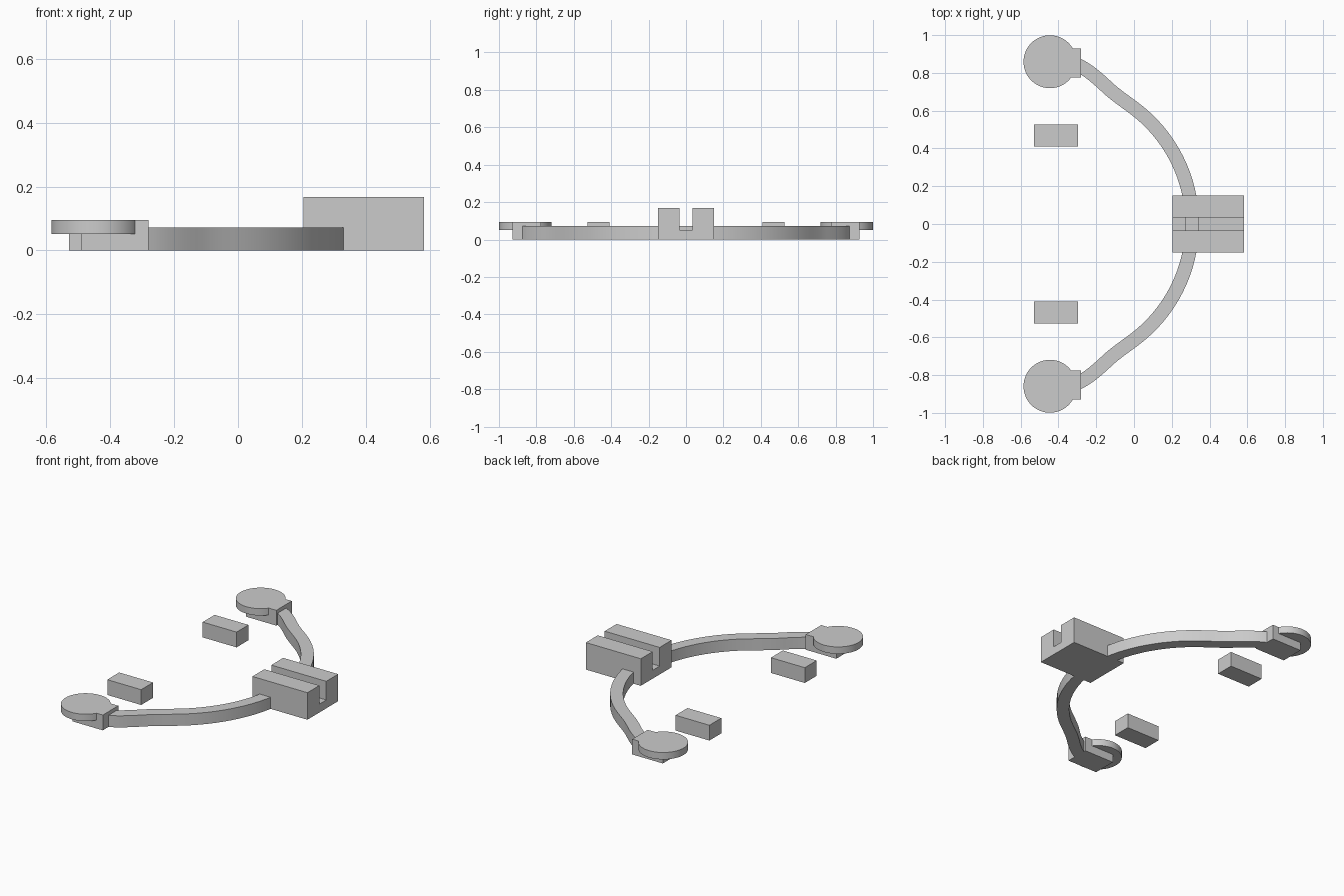
import bpy
import bmesh
from math import cos, sin, asin
from mathutils import Vector, Matrix
from mathutils.geometry import interpolate_bezier

cube = bpy.data.objects.get("Cube")
if cube:
    bpy.data.objects.remove(cube, do_unlink=True)

grey = bpy.data.materials.new("light_grey")
grey.use_nodes = True
grey.diffuse_color = (0.6, 0.6, 0.6, 1)
grey.node_tree.nodes["Principled BSDF"].inputs["Base Color"].default_value = (0.6, 0.6, 0.6, 1)


def finish(name, bm, smooth=False):
    """Turn a bmesh into a coloured object."""
    bmesh.ops.recalc_face_normals(bm, faces=bm.faces)
    mesh = bpy.data.meshes.new(name)
    bm.to_mesh(mesh)
    bm.free()
    mesh.materials.append(grey)
    obj = bpy.data.objects.new(name, mesh)
    bpy.context.collection.objects.link(obj)
    if smooth:
        bpy.ops.object.select_all(action='DESELECT')
        obj.select_set(True)
        bpy.context.view_layer.objects.active = obj
        bpy.ops.object.shade_smooth_by_angle()
    return obj


def box(name, low, high):
    bm = bmesh.new()
    low, high = Vector(low), Vector(high)
    place = Matrix.Translation((low + high) / 2) @ Matrix.Diagonal((*(high - low), 1))
    bmesh.ops.create_cube(bm, size=1, matrix=place)
    return finish(name, bm)


def prism(name, outline, vector, smooth=False):
    """Extrude a flat outline along a vector."""
    bm = bmesh.new()
    face = bm.faces.new([bm.verts.new(p) for p in outline])
    new = bmesh.ops.extrude_face_region(bm, geom=[face])["geom"]
    bmesh.ops.translate(bm, vec=vector, verts=[v for v in new if isinstance(v, bmesh.types.BMVert)])
    return finish(name, bm, smooth)


# Slotted mounting block
half, slot, top, floor = 0.151, 0.034, 0.168, 0.052
profile = [(-half, 0), (half, 0), (half, top), (slot, top),
           (slot, floor), (-slot, floor), (-slot, top), (-half, top)]
prism("slotted_block", [(0.205, y, z) for y, z in profile], (0.378, 0, 0))

# Centre line of half the bow: a round arc that eases into a gentle S
radius, centre_x, width = 0.765, -0.457, 0.073
sweep = asin(0.615 / radius)
path = [Vector((centre_x + radius * cos(sweep * i / 16), radius * sin(sweep * i / 16), 0))
        for i in range(17)]
knots = [(path[-1], Vector((-0.8, 0.6, 0))),
         (Vector((-0.14, 0.722, 0)), Vector((-0.73, 0.68, 0))),
         (Vector((-0.3, 0.843, 0)), Vector((-0.9, 0.43, 0)))]
for (a, da), (b, db) in zip(knots, knots[1:]):
    reach = (b - a).length / 3
    path += interpolate_bezier(a, a + da * reach, b - db * reach, b, 9)[1:]
path = [Vector((p.x, -p.y, 0)) for p in reversed(path[1:])] + path

# Curved arm running through the block
inner, outer = [], []
for i, p in enumerate(path):
    along = (path[min(i + 1, len(path) - 1)] - path[max(i - 1, 0)]).normalized()
    side = Vector((along.y, -along.x, 0)) * width / 2
    outer.append(p + side)
    inner.append(p - side)
prism("curved_arm", outer + inner[::-1], (0, 0, 0.072), smooth=True)

# End pads (round disc joined to a foot) and loose blocks on both sides
for label, s in (("left", 1), ("right", -1)):
    bm = bmesh.new()
    bmesh.ops.create_cone(bm, cap_ends=True, segments=64, radius1=0.14, radius2=0.14, depth=0.043,
                          matrix=Matrix.Translation((-0.445, s * 0.859, 0.0735)))
    disc = finish(label + "_round_pad", bm, smooth=True)
    ys = sorted((s * 0.776, s * 0.928))
    foot = box(label + "_pad_foot", (-0.49, ys[0], 0), (-0.28, ys[1], 0.095))
    union = disc.modifiers.new("join_foot", 'BOOLEAN')
    union.operation = 'UNION'
    union.solver = 'EXACT'
    union.object = foot
    bpy.ops.object.select_all(action='DESELECT')
    disc.select_set(True)
    bpy.context.view_layer.objects.active = disc
    bpy.ops.object.modifier_apply(modifier=union.name)
    bpy.data.objects.remove(foot, do_unlink=True)

    ys = sorted((s * 0.41, s * 0.527))
    box(label + "_loose_block", (-0.53, ys[0], 0), (-0.297, ys[1], 0.095))
